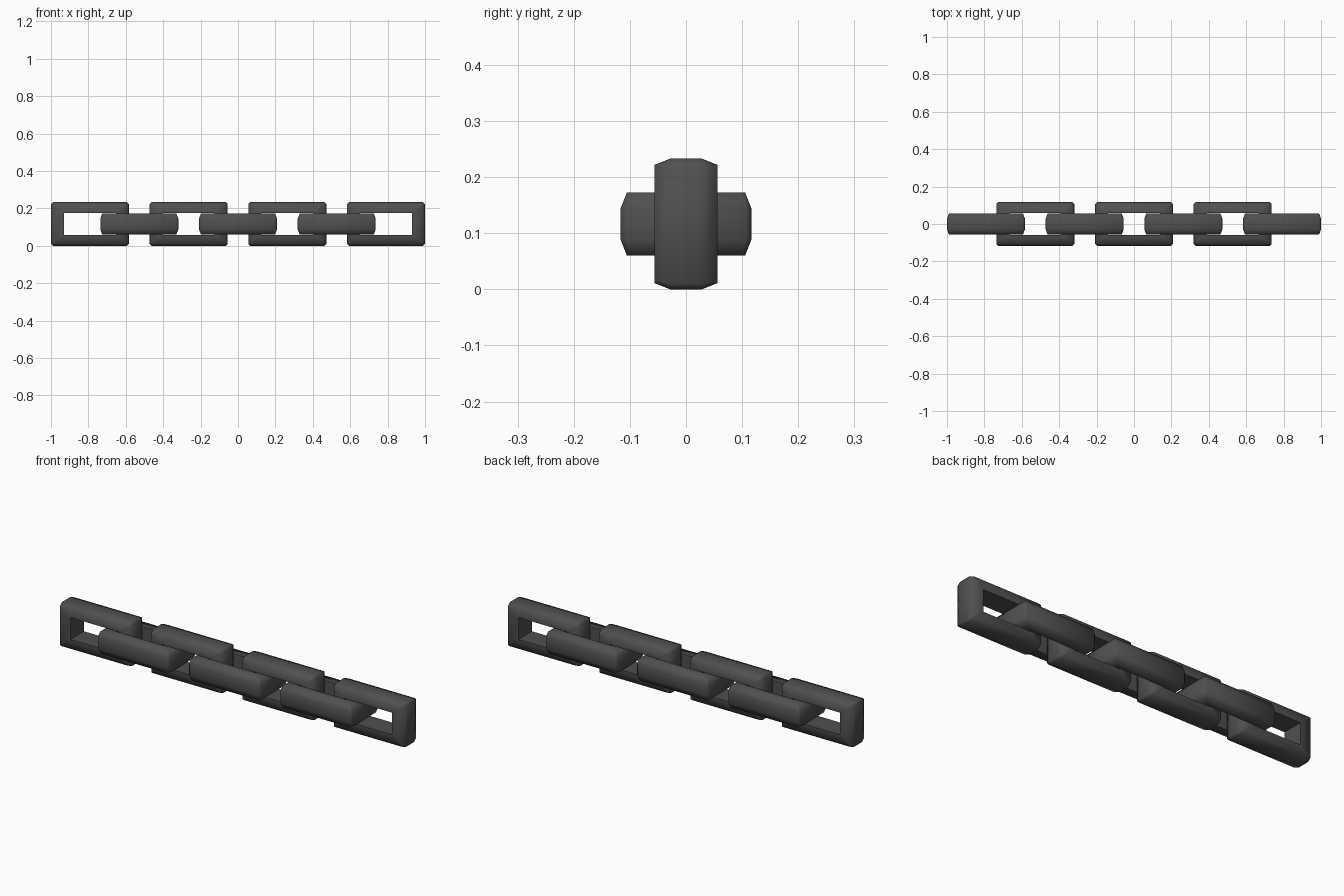
import bpy, bmesh, math

if "Cube" in bpy.data.objects:
    bpy.data.objects.remove(bpy.data.objects["Cube"])

HALF_L, HALF_H, HALF_W = 0.2085, 0.1165, 0.056
PITCH = (1 - HALF_L) / 3

dark = bpy.data.materials.new("dark_metal")
dark.diffuse_color = (0.08, 0.08, 0.08, 1)
dark.use_nodes = True
dark.node_tree.nodes["Principled BSDF"].inputs["Base Color"].default_value = dark.diffuse_color


def loop_points(a, b, c):
    # rectangle with cut corners
    return [(a, b - c), (a - c, b), (-a + c, b), (-a, b - c),
            (-a, -b + c), (-a + c, -b), (a - c, -b), (a, -b + c)]


# link cross-section: (half length, half height, corner cut, sideways offset)
SECTION = [
    (0.1385, 0.0575, 0, -HALF_W),
    (HALF_L - 0.010, HALF_H - 0.011, 0.005, -HALF_W),
    (HALF_L, HALF_H, 0.010, -0.028),
    (HALF_L, HALF_H, 0.010, 0.028),
    (HALF_L - 0.010, HALF_H - 0.011, 0.005, HALF_W),
    (0.1385, 0.0575, 0, HALF_W),
]


def make_link(name, x, flat):
    bm = bmesh.new()
    rings = [[bm.verts.new((px, u, pz)) for px, pz in loop_points(a, b, c)]
             for a, b, c, u in SECTION]
    for i, r in enumerate(rings):
        s = rings[(i + 1) % len(rings)]
        for j in range(8):
            k = (j + 1) % 8
            bm.faces.new((r[j], r[k], s[k], s[j]))
    bmesh.ops.remove_doubles(bm, verts=bm.verts, dist=1e-5)
    bmesh.ops.recalc_face_normals(bm, faces=bm.faces)
    me = bpy.data.meshes.new(name)
    bm.to_mesh(me)
    bm.free()
    me.materials.append(dark)
    ob = bpy.data.objects.new(name, me)
    bpy.context.collection.objects.link(ob)
    ob.location = (x, 0, HALF_H)
    ob.rotation_euler.x = math.pi / 2 if flat else 0
    bpy.ops.object.select_all(action='DESELECT')
    ob.select_set(True)
    bpy.context.view_layer.objects.active = ob
    bpy.ops.object.shade_smooth_by_angle(angle=math.radians(75))


# seven links, alternately upright and flat
for i in range(7):
    flat = i % 2 == 1
    make_link(f"{'flat' if flat else 'upright'}_link_{i + 1}", (i - 3) * PITCH, flat)
